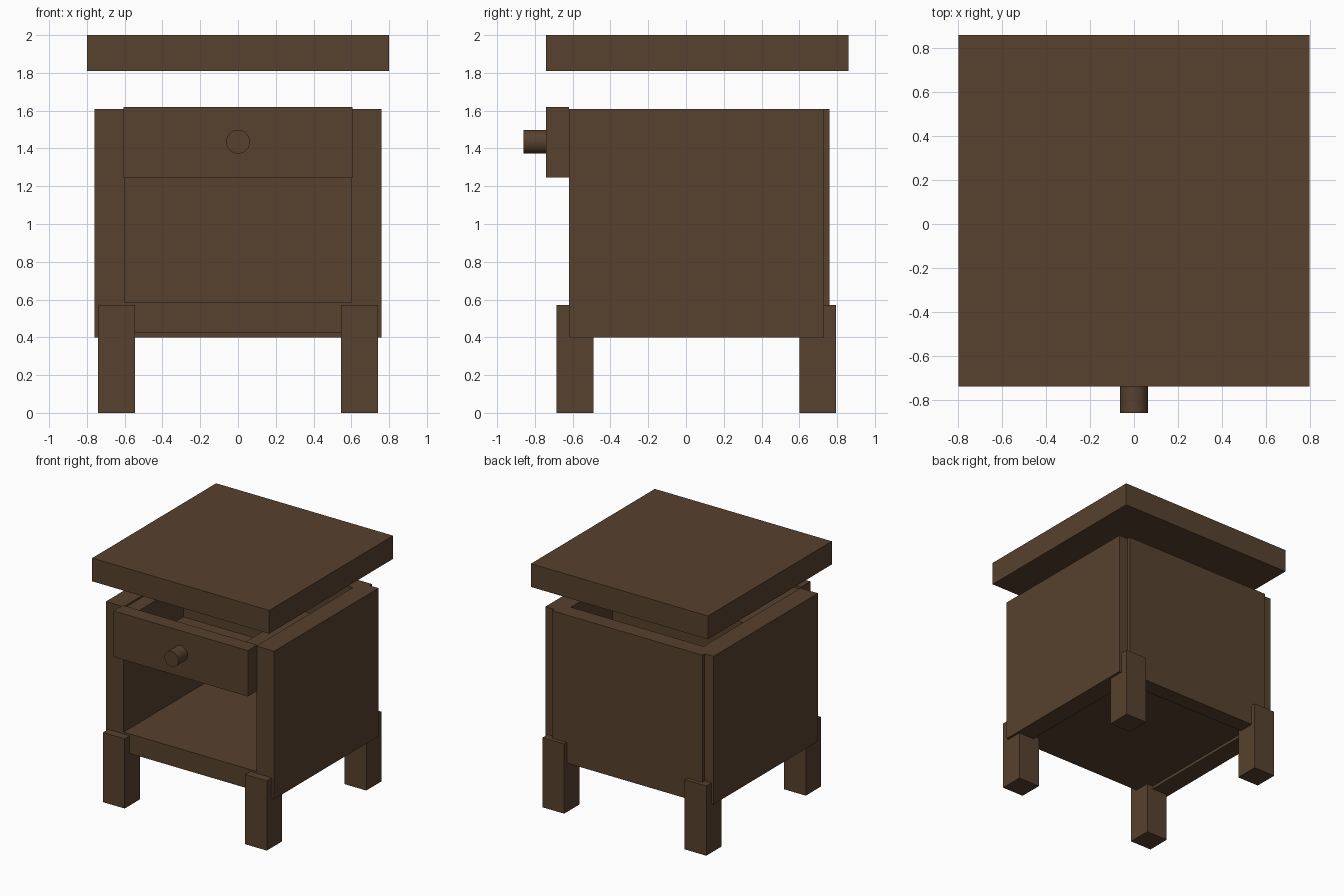
import bpy
import math

if "Cube" in bpy.data.objects:
    bpy.data.objects.remove(bpy.data.objects["Cube"])

wood = bpy.data.materials.new("dark brown wood")
wood.diffuse_color = (0.095, 0.054, 0.027, 1)
wood.use_nodes = True
wood.node_tree.nodes["Principled BSDF"].inputs["Base Color"].default_value = wood.diffuse_color


def box(name, x, y, z):
    """Box given by its (low, high) range on each axis."""
    bpy.ops.mesh.primitive_cube_add(
        size=1, location=[(a + b) / 2 for a, b in (x, y, z)])
    ob = bpy.context.object
    ob.name = name
    ob.scale = [b - a for a, b in (x, y, z)]
    bpy.ops.object.transform_apply(location=False, rotation=False, scale=True)
    ob.data.materials.append(wood)
    return ob


def pair(name, x, y, z):
    """Box on the right and its mirror image on the left."""
    box("right_" + name, x, y, z)
    box("left_" + name, (-x[1], -x[0]), y, z)


# Floating top and cabinet shell
box("table_top", (-0.8, 0.8), (-0.74, 0.86), (1.81, 2.0))
pair("side_panel", (0.6, 0.76), (-0.62, 0.73), (0.4, 1.61))
box("back_panel", (-0.68, 0.68), (0.63, 0.76), (0.4, 1.61))
box("bottom_board", (-0.6, 0.6), (-0.62, 0.63), (0.425, 0.585))

# Legs
pair("front_leg", (0.545, 0.74), (-0.685, -0.49), (0, 0.57))
pair("back_leg", (0.545, 0.74), (0.6, 0.795), (0, 0.57))

# Drawer: front plate and open tray behind it
box("drawer_front", (-0.607, 0.607), (-0.74, -0.62), (1.245, 1.62))
pair("drawer_side", (0.48, 0.595), (-0.62, 0.1), (1.25, 1.6))
box("drawer_back", (-0.48, 0.48), (-0.02, 0.1), (1.25, 1.6))
box("drawer_floor", (-0.48, 0.48), (-0.62, -0.02), (1.25, 1.33))

# Knob
bpy.ops.mesh.primitive_cylinder_add(
    vertices=32, radius=0.063, depth=0.12,
    location=(0, -0.8, 1.435), rotation=(math.pi / 2, 0, 0))
knob = bpy.context.object
knob.name = "drawer_knob"
knob.data.materials.append(wood)
bpy.ops.object.shade_smooth_by_angle()
